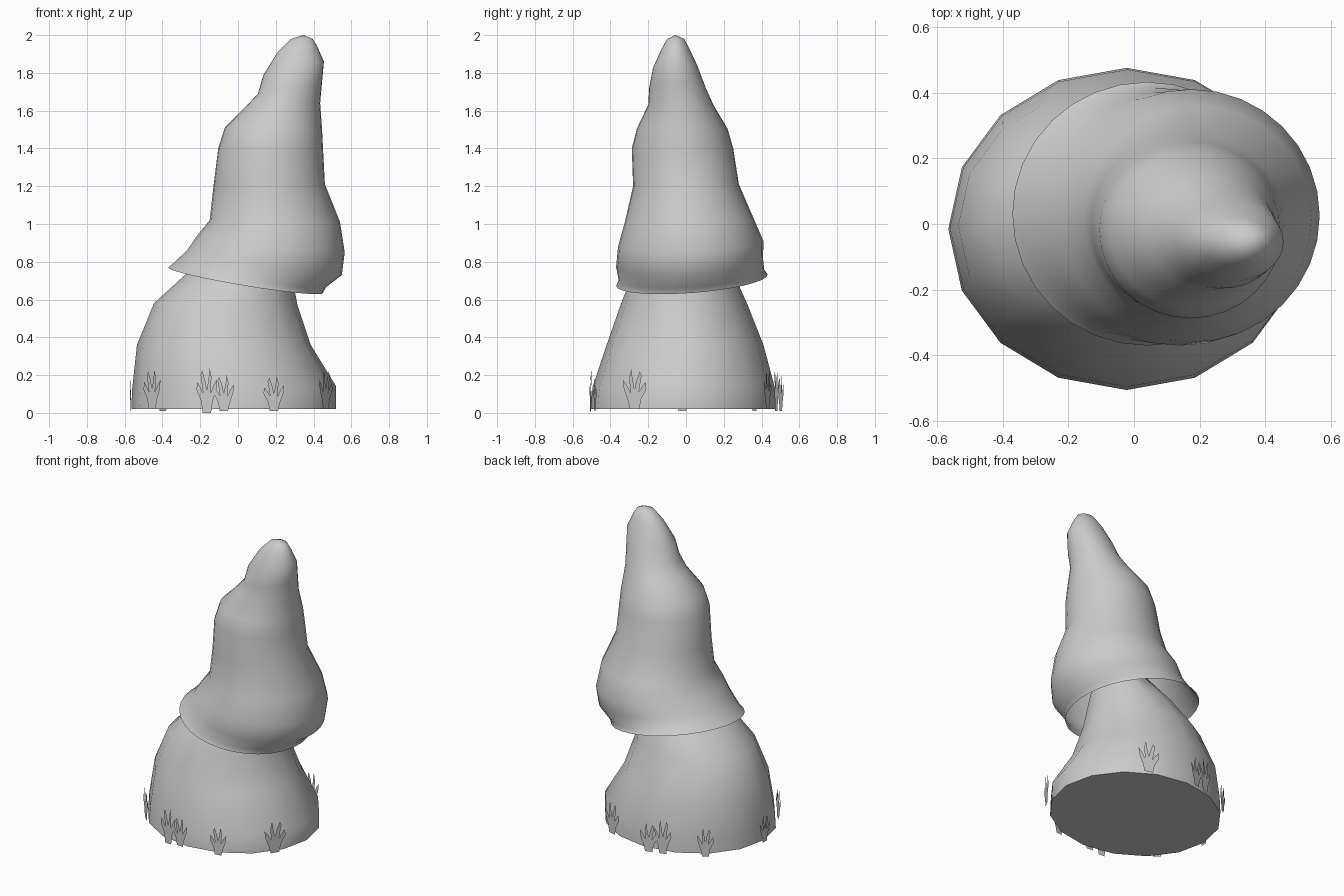
import bpy, bmesh, math
from mathutils import Vector

if "Cube" in bpy.data.objects:
    bpy.data.objects.remove(bpy.data.objects["Cube"])


def finish(name, bm, smooth=True):
    bmesh.ops.recalc_face_normals(bm, faces=bm.faces[:])
    me = bpy.data.meshes.new(name)
    bm.to_mesh(me)
    bm.free()
    ob = bpy.data.objects.new(name, me)
    bpy.context.collection.objects.link(ob)
    if smooth:
        bpy.ops.object.select_all(action='DESELECT')
        ob.select_set(True)
        bpy.context.view_layer.objects.active = ob
        bpy.ops.object.shade_smooth_by_angle(angle=math.radians(60))
    return ob


def loft(name, rings, sides, tip=None, cap=False, tilt=0.03):
    """rings: left x, left z, right x, right z, front y, back y"""
    bm = bmesh.new()
    loops = []
    for i, (xl, zl, xr, zr, yf, yb) in enumerate(rings):
        c = Vector(((xl + xr) / 2, (yf + yb) / 2, (zl + zr) / 2))
        ax = Vector(((xr - xl) / 2, 0, (zr - zl) / 2))
        ay = Vector((0, (yb - yf) / 2, tilt * max(0, 1 - i / 6)))
        loops.append([bm.verts.new(c + ax * math.cos(a) + ay * math.sin(a))
                      for a in (2 * math.pi * k / sides for k in range(sides))])
    for a, b in zip(loops, loops[1:]):
        for k in range(sides):
            n = (k + 1) % sides
            bm.faces.new((a[k], a[n], b[n], b[k]))
    if tip:
        t = bm.verts.new(tip)
        for k in range(sides):
            bm.faces.new((loops[-1][k], loops[-1][(k + 1) % sides], t))
    if cap:
        bm.faces.new(loops[0])
        bm.faces.new(loops[-1])
    return finish(name, bm)


# Squat leaning body
loft("body", [
    (-.565, .02, .52, .02, -.505, .475),
    (-.56, .13, .52, .14, -.495, .47),
    (-.535, .36, .385, .36, -.42, .41),
    (-.445, .58, .315, .57, -.345, .325),
    (-.27, .74, .29, .70, -.29, .26),
    (-.05, .90, .27, .88, -.17, .16),
], 16, cap=True, tilt=0)

# Drooping pointed hat, open underneath
loft("hat", [
    (-.37, .77, .45, .635, -.37, .432),
    (-.345, .79, .465, .665, -.357, .415),
    (-.27, .86, .55, .73, -.37, .408),
    (-.215, .94, .565, .85, -.36, .41),
    (-.15, 1.02, .54, 1.01, -.325, .36),
    (-.13, 1.20, .46, 1.21, -.28, .28),
    (-.105, 1.40, .45, 1.40, -.287, .25),
    (-.07, 1.51, .445, 1.50, -.26, .22),
    (.04, 1.62, .435, 1.64, -.20, .145),
    (.105, 1.69, .445, 1.75, -.195, .105),
    (.135, 1.79, .455, 1.86, -.175, .065),
    (.21, 1.91, .42, 1.94, -.13, .02),
    (.28, 1.98, .395, 1.98, -.10, -.01),
], 32, tip=(.345, -.055, 2.0))

# Outline of one flat grass tuft: across 0..1, up 0..1
TUFT = [(.3, 0), (.22, .25), (0, .5), (.04, .68), (.2, .55), (.32, .42), (.2, .85),
        (.28, .95), (.42, .72), (.5, .5), (.58, .75), (.64, 1), (.72, .8), (.68, .42),
        (.82, .6), (1, .75), (.95, .5), (.78, .22), (.7, 0)]

# Start and end of each tuft on the ground plan, base and top height
tufts = [
    ((-.22, -.50), (-.11, -.506), .01, .235), ((-.13, -.505), (-.02, -.51), .01, .20),
    ((.135, -.49), (.245, -.473), .01, .195), ((-.50, -.285), (-.41, -.365), .02, .23),
    ((.50, -.21), (.43, -.335), .02, .23), ((-.572, -.07), (-.567, .03), .01, .19),
    ((-.44, .335), (-.355, .39), .01, .20), ((-.215, .462), (-.11, .493), .01, .235),
    ((-.13, .486), (-.02, .518), .01, .20), ((.18, .452), (.31, .412), .02, .23),
]
for i, (p, q, z0, z1) in enumerate(tufts):
    bm = bmesh.new()
    p, q = Vector(p), Vector(q)
    vs = []
    for u, h in TUFT:
        xy = p.lerp(q, u)
        z = 0 if i == 0 and h == 0 else z0 + (z1 - z0) * h
        vs.append(bm.verts.new((xy.x, xy.y, z)))
    bm.faces.new(vs)
    finish(f"grass_tuft_{i + 1}", bm, smooth=False)
